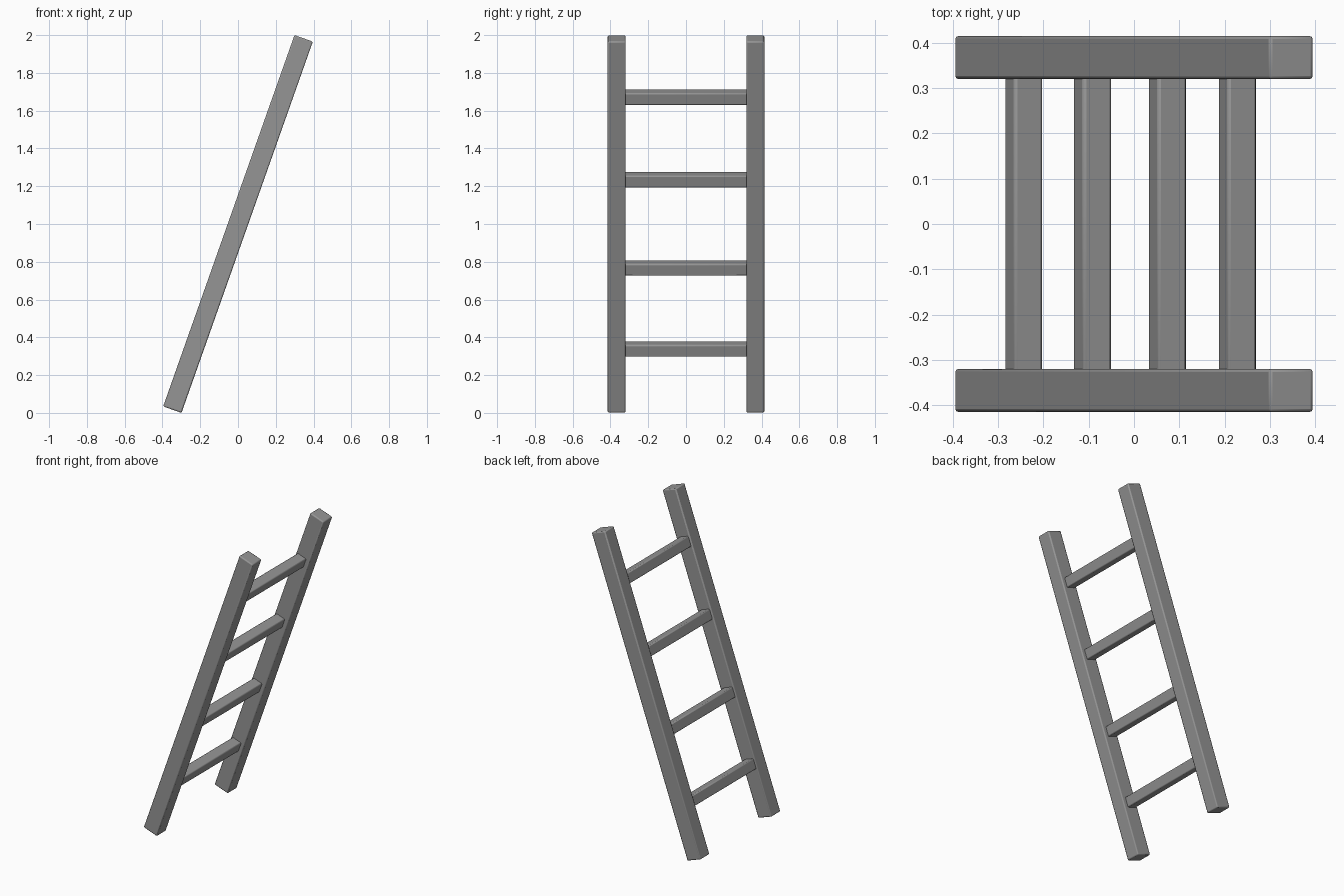
import bpy
import math
from mathutils import Vector, Matrix

cube = bpy.data.objects.get("Cube")
if cube:
    bpy.data.objects.remove(cube, do_unlink=True)

LEAN = math.radians(19.48)

# Single grey colour
grey = bpy.data.materials.new("plain_grey")
grey.use_nodes = True
colour = (0.3, 0.3, 0.3, 1)
grey.diffuse_color = colour
grey.node_tree.nodes["Principled BSDF"].inputs["Base Color"].default_value = colour


def leaning_bar(name, centre, size, bevel):
    """Softly bevelled box, tilted with the ladder."""
    bpy.ops.mesh.primitive_cube_add(size=1)
    bar = bpy.context.object
    bar.name = name
    bar.data.transform(Matrix.Diagonal((*size, 1)))
    bar.location = centre
    bar.rotation_euler.y = LEAN
    bar.data.materials.append(grey)
    mod = bar.modifiers.new("soft_edges", 'BEVEL')
    mod.width = bevel
    mod.segments = 2
    bpy.ops.object.shade_smooth_by_angle(angle=math.radians(30))
    return bar


# Side rails
for side, y in (("left", 0.367), ("right", -0.367)):
    leaning_bar(f"{side}_rail", (0, y, 1), (0.103, 0.095, 2.085), 0.007)

# Rungs, spaced along the lean and tucked into the rails
along = Vector((math.sin(LEAN), 0, math.cos(LEAN)))
for i, step in enumerate((-0.705, -0.25, 0.245, 0.708)):
    centre = Vector((-0.008, 0, 1.003)) + along * step
    leaning_bar(f"rung_{i + 1}", centre, (0.067, 0.66, 0.067), 0.007)
